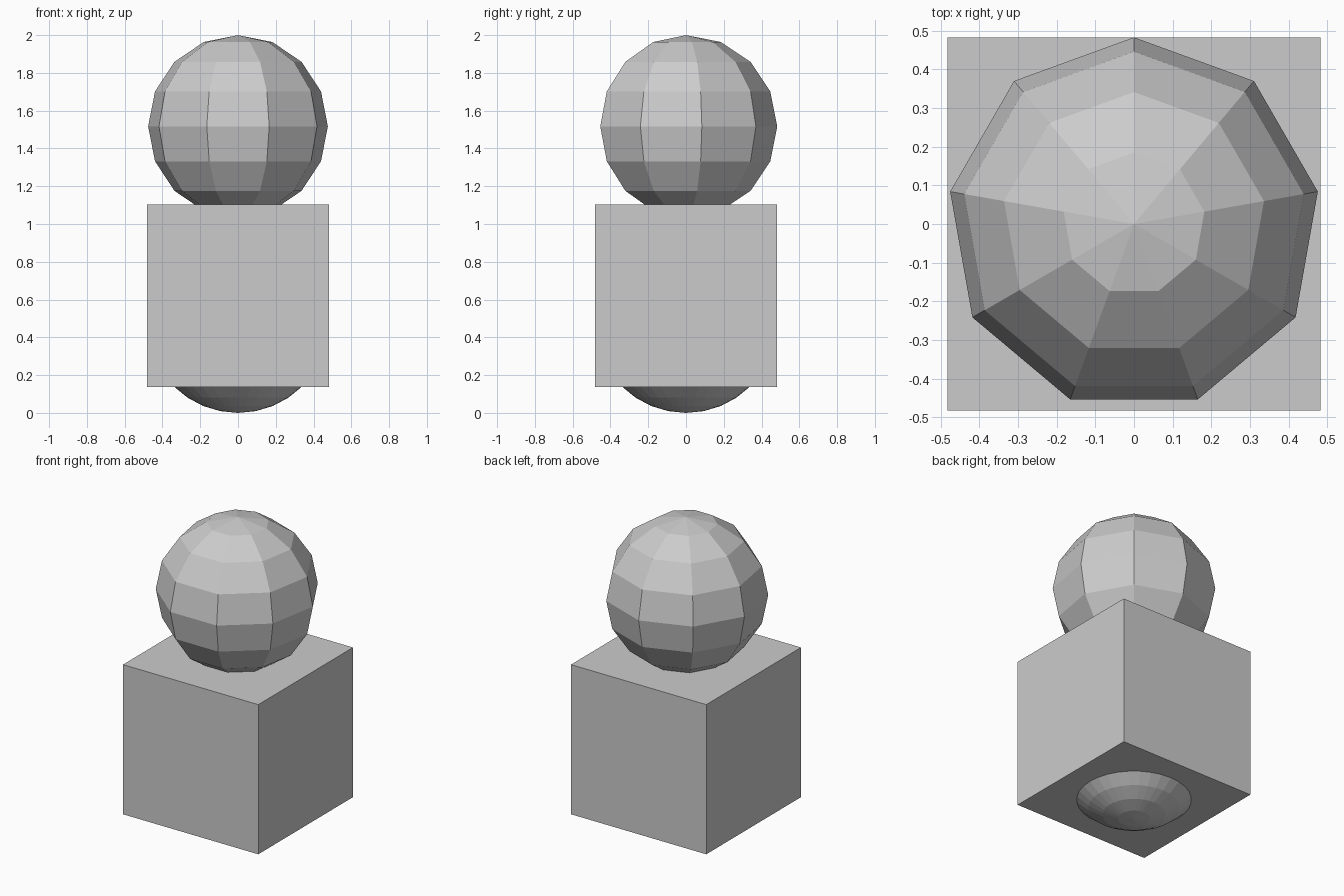
import bpy
from math import radians

cube = bpy.data.objects.get("Cube")
if cube:
    bpy.data.objects.remove(cube, do_unlink=True)

R = 0.483  # shared radius and half width

grey = bpy.data.materials.new("plain_grey")
grey.use_nodes = True
grey.diffuse_color = (0.6, 0.6, 0.6, 1)
grey.node_tree.nodes["Principled BSDF"].inputs["Base Color"].default_value = (0.6, 0.6, 0.6, 1)


def finish(name):
    obj = bpy.context.object
    obj.name = name
    obj.data.materials.clear()
    obj.data.materials.append(grey)
    bpy.ops.object.shade_flat()
    return obj


def ball(name, z, segments, rings):
    bpy.ops.mesh.primitive_uv_sphere_add(segments=segments, ring_count=rings,
                                         radius=R, location=(0, 0, z))
    return finish(name)


# Block body
bpy.ops.mesh.primitive_cube_add(size=2 * R, location=(0, 0, 0.137 + R))
finish("body_block")

# Coarse faceted head, one vertical edge facing the back
head = ball("head_ball", 2 - R, 9, 8)
first = max(head.data.vertices, key=lambda v: v.co.x)
head.rotation_euler.z = radians(90) - first.co.to_2d().angle_signed((1, 0)) if abs(first.co.y) > 0.001 else radians(90)

# Finer ball showing under the block
ball("base_ball", R, 32, 16)
